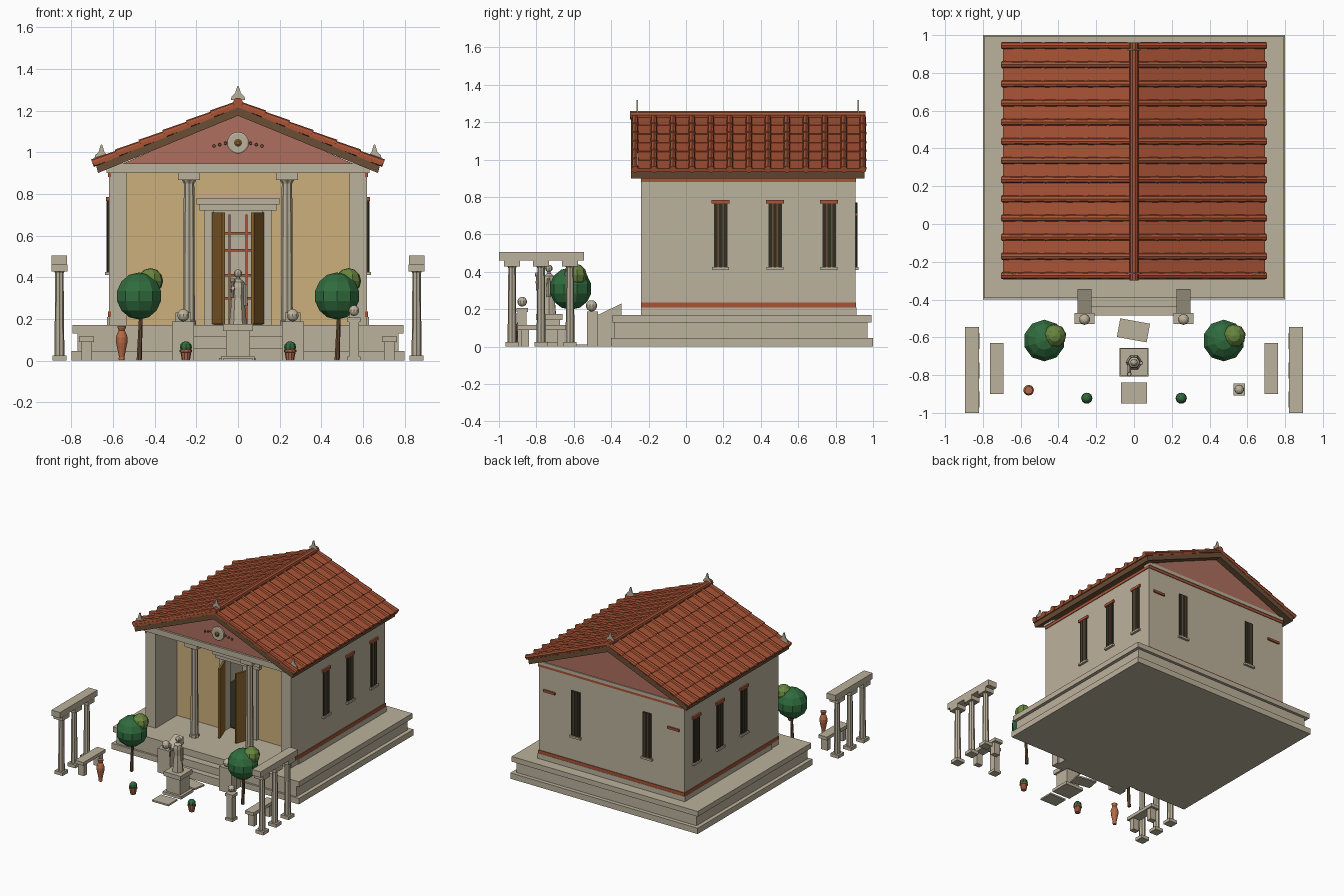
import bpy, bmesh, math
from mathutils import Matrix, Vector

if "Cube" in bpy.data.objects:
    bpy.data.objects.remove(bpy.data.objects["Cube"])

def mat(name, r, g, b):
    m = bpy.data.materials.new(name)
    lin = [((c / 255 + 0.055) / 1.055) ** 2.4 for c in (r, g, b)]
    m.diffuse_color = (*lin, 1)
    m.use_nodes = True
    m.node_tree.nodes["Principled BSDF"].inputs["Base Color"].default_value = m.diffuse_color
    return m

STONE = mat("stone", 188, 178, 156)
TILE = mat("roof_tile_red", 170, 84, 54)
TIMBER = mat("dark_timber", 106, 78, 54)
PINK = mat("pediment_pink", 174, 110, 94)
OCHRE = mat("ochre_plaster", 206, 176, 124)
DARK = mat("window_dark", 46, 46, 36)
LEAF = mat("dark_leaf", 48, 108, 62)
OLIVE = mat("light_leaf", 104, 134, 62)
DOOR = mat("door_wood", 138, 98, 44)
CLAY = mat("clay_pot", 182, 106, 72)
T, R = Matrix.Translation, Matrix.Rotation

def finish(name, bm, material, m=None):
    bmesh.ops.recalc_face_normals(bm, faces=bm.faces)
    me = bpy.data.meshes.new(name)
    bm.to_mesh(me)
    bm.free()
    me.materials.append(material)
    ob = bpy.data.objects.new(name, me)
    if m is not None:
        ob.matrix_world = m
    bpy.context.collection.objects.link(ob)
    return ob

def box(name, x, y, z, material, m=None):
    bm = bmesh.new()
    mid = T([(a + b) / 2 for a, b in (x, y, z)])
    size = Matrix.Diagonal([abs(b - a) for a, b in (x, y, z)] + [1])
    bmesh.ops.create_cube(bm, size=1, matrix=mid @ size)
    return finish(name, bm, material, m)

def prism(name, pts, axis, a, b, material, m=None):
    """Extrude a profile (x,z along y, or y,z along x)."""
    bm = bmesh.new()
    vs = [bm.verts.new((p, a, q) if axis == 'y' else (a, p, q)) for p, q in pts]
    f = bm.faces.new(vs)
    g = bmesh.ops.extrude_face_region(bm, geom=[f])['geom']
    d = Vector((0, b - a, 0) if axis == 'y' else (b - a, 0, 0))
    bmesh.ops.translate(bm, vec=d, verts=[v for v in g if isinstance(v, bmesh.types.BMVert)])
    return finish(name, bm, material, m)

def lathe(name, prof, loc, material, n=12, flute=1.0, rot=None):
    bm = bmesh.new()
    rings = []
    for r, z in prof:
        ring = []
        for i in range(n):
            k = r * (flute if i % 2 else 1)
            a = 2 * math.pi * i / n
            ring.append(bm.verts.new((k * math.cos(a), k * math.sin(a), z)))
        rings.append(ring)
    for lo, hi in zip(rings, rings[1:]):
        for i in range(n):
            bm.faces.new((lo[i], lo[(i + 1) % n], hi[(i + 1) % n], hi[i]))
    bm.faces.new(rings[0])
    bm.faces.new(rings[-1])
    return finish(name, bm, material, T(loc) @ (rot or Matrix()))

def ball(name, loc, r, material, u=10, v=7):
    bm = bmesh.new()
    bmesh.ops.create_uvsphere(bm, u_segments=u, v_segments=v, radius=r)
    return finish(name, bm, material, T(loc))

# Podium with moulded edge
box("podium_base", (-.8, .8), (-.4, 1), (0, .045), STONE)
box("podium_body", (-.77, .77), (-.385, .97), (.045, .13), STONE)
box("podium_cornice", (-.795, .795), (-.392, .992), (.13, .17), STONE)

# Front stairs and cheek walls with finials
box("lower_step", (-.225, .225), (-.485, -.38), (0, .06), STONE)
box("upper_step", (-.225, .225), (-.44, -.38), (0, .115), STONE)
for s in (-1, 1):
    prism("stair_cheek", [(-.47, 0), (-.345, 0), (-.345, .23), (-.47, .17)], 'x', s * .225, s * .3, STONE)
    box("finial_pedestal", (s * .21, s * .316), (-.53, -.47), (0, .187), STONE)
    ball("finial_ball", (s * .262, -.505, .218), .03, STONE)

# Walls: sides, back, and recessed ochre front with a doorway
for s in (-1, 1):
    box("side_wall", (s * .535, s * .62), (-.24, .905), (.17, .905), STONE)
    box("side_plinth", (s * .6, s * .628), (-.155, .912), (.17, .21), STONE)
    box("side_lower_band", (s * .61, s * .625), (-.241, .91), (.21, .235), TILE)
    box("side_upper_band", (s * .61, s * .625), (-.241, .91), (.88, .903), TILE)
    box("porch_wall", (s * .115, s * .55), (.02, .07), (.17, .9), OCHRE)
    box("door_jamb", (s * .115, s * .16), (0, .075), (.17, .73), STONE)
    leaf = T((s * .118, .0, 0)) @ R(-s * math.radians(20), 4, 'Z')
    box("door_leaf", (s * -.008, s * .008), (-.14, 0), (.175, .71), DOOR, leaf)
box("back_wall", (-.62, .62), (.82, .905), (.17, .905), STONE)
box("back_plinth", (-.628, .628), (.89, .912), (.17, .21), STONE)
box("back_lower_band", (-.625, .625), (.89, .91), (.21, .235), TILE)
box("back_upper_band", (-.625, .625), (.89, .91), (.88, .903), TILE)
box("over_door_wall", (-.115, .115), (.02, .07), (.72, .9), OCHRE)
box("door_lintel", (-.185, .185), (-.01, .04), (.72, .75), STONE)
box("door_cap", (-.2, .2), (-.025, .04), (.75, .78), STONE)
box("ceiling", (-.6, .6), (-.2, .88), (.9, .915), STONE)
box("room_floor", (-.535, .535), (.07, .82), (.165, .176), DARK)

# Shelves seen through the doorway
for z in (.3, .41, .53, .61):
    box("shelf", (-.2, .2), (.76, .82), (z - .006, z + .006), TILE)
for x in (-.2, -.115, -.04, .04, .115, .2):
    box("shelf_post", (x - .005, x + .005), (.765, .82), (.176, .7), TILE)

# Windows: pane, bars, sill and lintel
def window(m, lintel=True):
    box("window_pane", (-.036, .036), (-.008, .002), (.425, .77), DARK, m)
    for x in (-.013, .013):
        box("window_bar", (x - .004, x + .004), (-.011, .002), (.425, .77), TIMBER, m)
    box("window_sill", (-.046, .046), (-.018, .002), (.41, .425), STONE, m)
    if lintel:
        box("window_lintel", (-.048, .048), (-.013, .002), (.765, .785), TILE, m)

for s in (-1, 1):
    for y in (.185, .476, .765):
        window(T((s * .62, y, 0)) @ R(s * math.pi / 2, 4, 'Z'))
    window(T((s * .305, .905, 0)) @ R(math.pi, 4, 'Z'), False)
    box("back_wall_strip", (s * .48, s * .58), (.9, .917), (.697, .714), TILE)

# Porch columns
for s in (-1, 1):
    x, y = s * .235, -.195
    lathe("porch_column", [(.034, .17), (.034, .19), (.028, .195), (.025, .85), (.036, .868)],
          (x, y, 0), STONE, 16, .86)
    box("porch_capital", (x - .052, x + .052), (y - .045, y + .045), (.866, .902), STONE)

# Entablature and pediments
box("front_beam", (-.63, .63), (-.25, -.15), (.9, .945), STONE)
box("back_beam", (-.62, .62), (.85, .915), (.9, .925), STONE)
prism("front_pediment", [(-.6, .925), (.6, .925), (0, 1.185)], 'y', -.235, -.2, PINK)
prism("back_pediment", [(-.62, .915), (.62, .915), (0, 1.185)], 'y', .87, .908, PINK)
RX = R(math.pi / 2, 4, 'X')
lathe("medallion", [(.052, 0), (.052, .014), (.045, .018)], (0, -.235, 1.045), STONE, 20, 1, RX)
lathe("medallion_boss", [(.017, 0), (.017, .024), (.009, .03)], (0, -.235, 1.045), DOOR, 12, 1, RX)
for s in (-1, 1):
    for x, z in ((.06, 1.043), (.088, 1.036), (.115, 1.03)):
        lathe("pediment_dot", [(.008, 0), (.007, .009)], (s * x, -.235, z), TIMBER, 8, 1, RX)

# Roof deck, then overlapping tile courses and rib tiles on each slope
ANG = math.atan(.28 / .68)
prism("roof_deck", [(0, 1.215), (.68, .935), (.672, .9), (0, 1.175), (-.672, .9), (-.68, .935)],
      'y', -.295, .955, TIMBER)
LEN, ROWS = .74, 6
step = LEN / ROWS
for s in (-1, 1):
    bm = bmesh.new()
    slope = Matrix.Diagonal((s, 1, 1, 1)) @ T((0, 0, 1.215)) @ R(ANG, 4, 'Y')
    for i in range(ROWS):
        u = (i + .5) * step
        tilt = slope @ T((u, 0, .009)) @ R(-.035, 4, 'Y')
        bmesh.ops.create_cube(bm, size=1, matrix=tilt @ T((0, .33, 0)) @ Matrix.Diagonal((step + .006, 1.25, .018, 1)))
        for k in range(13):
            m = tilt @ T((.004, -.273 + k * .1015, .007)) @ R(math.pi / 2, 4, 'Y')
            bmesh.ops.create_cone(bm, cap_ends=True, segments=8, radius1=.0165, radius2=.0195,
                                  depth=step + .008, matrix=m)
    finish("roof_tiles", bm, TILE)
lathe("ridge_tile", [(.024, 0), (.024, 1.26)], (0, .96, 1.238), TILE, 10, 1, RX)

# Roof ornaments: thin upright palmette plates
half = [(.035, 0), (.03, .018), (.014, .032), (.009, .05), (.003, .068)]
palm = half + [(-x, z) for x, z in reversed(half)]
for x, y, z in ((0, -.26, 1.25), (0, .922, 1.25), (-.655, -.26, .968), (.655, -.26, .968)):
    prism("roof_ornament", palm, 'y', -.004, .004, STONE, T((x, y, z)))

# Garden colonnades and benches on both sides
for s in (-1, 1):
    c = s * .857
    box("colonnade_beam", (c - .037, c + .037), (-1, -.545), (.46, .505), STONE)
    for y in (-.93, -.775, -.62):
        box("colonnade_base", (c - .034, c + .034), (y - .034, y + .034), (0, .025), STONE)
        lathe("colonnade_column", [(.024, .025), (.02, .42), (.03, .435)], (c, y, 0), STONE, 16, .88)
        box("colonnade_capital", (c - .038, c + .038), (y - .042, y + .042), (.428, .46), STONE)
    box("bench_seat", (s * .69, s * .762), (-.9, -.63), (.09, .115), STONE)
    for y in (-.86, -.67):
        box("bench_leg", (s * .7, s * .752), (y - .02, y + .02), (0, .09), STONE)

# Trees and potted shrubs
for s in (-1, 1):
    x = s * .475
    lathe("tree_trunk", [(.013, 0), (.009, .24)], (x, -.62, 0), TIMBER, 7, 1, R(.04, 4, 'Y'))
    ball("tree_crown", (x, -.617, .31), .113, LEAF)
    ball("tree_tuft", (x + .055, -.592, .382), .062, OLIVE, 9, 6)
    lathe("shrub_pot", [(.019, 0), (.026, .04), (.03, .042), (.03, .052)], (s * .25, -.922, 0), CLAY, 10)
    ball("shrub", (s * .25, -.922, .064), .029, LEAF, 8, 6)

# Statue on its pedestal
box("statue_base", (-.078, .078), (-.808, -.656), (0, .022), STONE)
box("statue_pedestal", (-.057, .057), (-.79, -.675), (.022, .142), STONE)
box("statue_cap", (-.072, .072), (-.803, -.66), (.142, .175), STONE)
lathe("statue_robe", [(.042, .175), (.038, .22), (.03, .3), (.034, .35), (.03, .378), (.011, .392), (.01, .41)],
      (0, -.733, 0), STONE, 12, .9)
ball("statue_head", (0, -.733, .418), .02, STONE, 8, 6)
lathe("statue_forearm", [(.011, 0), (.009, .075)], (-.025, -.73, .335), STONE, 8, 1, R(1.4, 4, 'X'))
lathe("statue_hand_staff", [(.007, 0), (.007, .07), (.013, .08), (.01, .095)], (-.025, -.795, .3), STONE, 8)
lathe("statue_side_arm", [(.011, 0), (.009, .1)], (.036, -.735, .265), STONE, 8)

# Paving slabs
box("rear_paving", (-.08, .08), (-.05, .05), (0, .012), STONE, T((-.003, -.563, 0)) @ R(-.18, 4, 'Z'))
box("front_paving", (-.07, .07), (-.95, -.84), (0, .012), STONE)

# Tall jar and small pillar with a ball
lathe("tall_jar", [(.012, 0), (.015, .008), (.013, .018), (.027, .085), (.028, .11), (.022, .13),
                   (.014, .145), (.021, .16), (.021, .167)], (-.558, -.88, 0), CLAY, 12)
box("pillar_foot", (.526, .588), (-.907, -.845), (0, .02), STONE)
box("pillar_shaft", (.533, .581), (-.9, -.852), (.02, .185), STONE)
box("pillar_cap", (.526, .588), (-.907, -.845), (.185, .207), STONE)
ball("pillar_ball", (.557, -.876, .24), .026, STONE)
